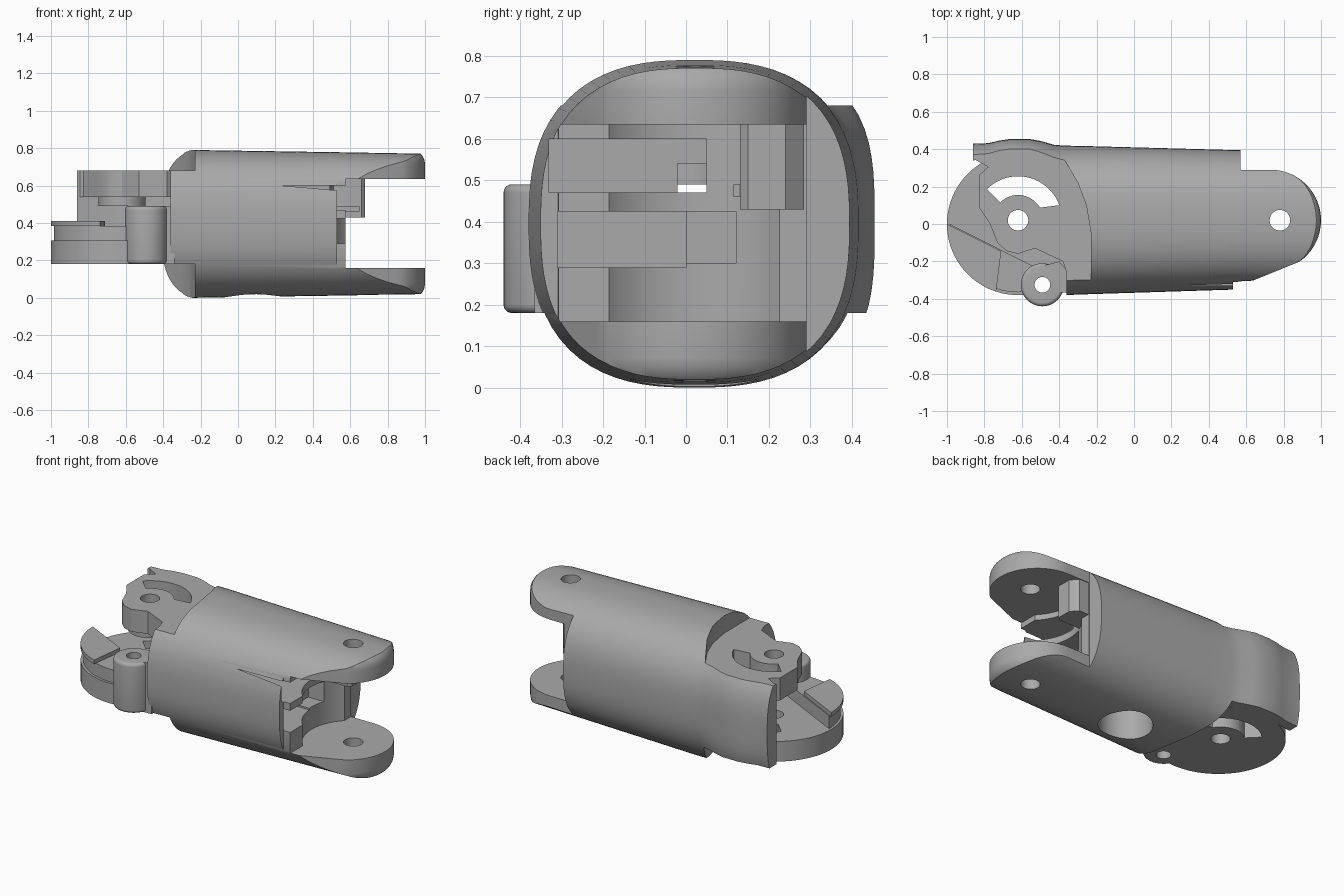
import bpy, bmesh
from math import sin, cos, pi, radians

cube = bpy.data.objects.get("Cube")
if cube:
    bpy.data.objects.remove(cube, do_unlink=True)

grey = bpy.data.materials.new("light_grey")
grey.use_nodes = True
grey.diffuse_color = (0.4, 0.4, 0.4, 1)
grey.node_tree.nodes["Principled BSDF"].inputs["Base Color"].default_value = (0.4, 0.4, 0.4, 1)

HINGE = (-0.62, 0.02)
PIN = (0.78, 0.02)


def finish(name, bm):
    bmesh.ops.recalc_face_normals(bm, faces=bm.faces)
    mesh = bpy.data.meshes.new(name)
    bm.to_mesh(mesh)
    bm.free()
    mesh.materials.append(grey)
    ob = bpy.data.objects.new(name, mesh)
    bpy.context.collection.objects.link(ob)
    return ob


def arc(c, r, a0, a1, n=32):
    steps = [radians(a0 + (a1 - a0) * i / n) for i in range(n + 1)]
    return [(c[0] + r * cos(a), c[1] + r * sin(a)) for a in steps]


def circle(c, r, n=48):
    return arc(c, r, 0, 360, n)[:-1]


def prism(name, pts, z0, z1, round_edges=0):
    """Extrude a plan outline upward, optionally rounding both rims."""
    bm = bmesh.new()
    lower = [bm.verts.new((x, y, z0)) for x, y in pts]
    upper = [bm.verts.new((x, y, z1)) for x, y in pts]
    bm.faces.new(lower)
    bm.faces.new(upper)
    for i in range(len(pts)):
        j = (i + 1) % len(pts)
        bm.faces.new((lower[i], lower[j], upper[j], upper[i]))
    bmesh.ops.recalc_face_normals(bm, faces=bm.faces)
    if round_edges:
        rims = [e for e in bm.edges if abs(e.verts[0].co.z - e.verts[1].co.z) < 1e-6]
        bmesh.ops.bevel(bm, geom=rims, offset=round_edges, segments=5,
                        profile=0.5, affect='EDGES', clamp_overlap=False)
    return finish(name, bm)


def box(name, x0, x1, y0, y1, z0, z1):
    return prism(name, [(x0, y0), (x1, y0), (x1, y1), (x0, y1)], z0, z1)


def loft(name, sections, n=80):
    """Join superellipse rings: x, y min, y max, z min, z max, exponent."""
    bm = bmesh.new()
    rings = []
    for x, y0, y1, z0, z1, p in sections:
        ring = []
        for i in range(n):
            a = 2 * pi * i / n
            c, s = cos(a), sin(a)
            k = (abs(c) ** p + abs(s) ** p) ** (-1 / p)
            ring.append(bm.verts.new((x, (y0 + y1) / 2 + c * k * (y1 - y0) / 2,
                                      (z0 + z1) / 2 + s * k * (z1 - z0) / 2)))
        rings.append(ring)
    for a, b in zip(rings, rings[1:]):
        for i in range(n):
            j = (i + 1) % n
            bm.faces.new((a[i], a[j], b[j], b[i]))
    bm.faces.new(rings[0])
    bm.faces.new(rings[-1])
    return finish(name, bm)


def apply_cut(ob, cutters, mode='DIFFERENCE'):
    for c in cutters:
        m = ob.modifiers.new("cut", 'BOOLEAN')
        m.operation, m.solver, m.object = mode, 'EXACT', c
        bpy.context.view_layer.objects.active = ob
        bpy.ops.object.modifier_apply(modifier=m.name)


# Rounded sleeve with a swelling at the back of the hinge end
body = loft("body", [
    (-0.86, -0.38, 0.430, 0, 0.79, 3.0),
    (-0.78, -0.38, 0.432, 0, 0.79, 3.1),
    (-0.72, -0.38, 0.446, 0, 0.79, 3.2),
    (-0.66, -0.38, 0.455, 0, 0.79, 3.2),
    (-0.56, -0.38, 0.455, 0, 0.79, 3.2),
    (-0.50, -0.38, 0.444, 0, 0.79, 3.0),
    (-0.43, -0.38, 0.424, 0, 0.79, 2.8),
    (-0.37, -0.38, 0.419, 0, 0.79, 2.6),
    (-0.23, -0.375, 0.416, 0, 0.79, 2.6),
    (0.55, -0.35, 0.395, 0.012, 0.778, 2.6),
    (1.01, -0.34, 0.385, 0.02, 0.77, 2.6)])

# Plan outline that shapes the fork ears
plan = prism("plan_helper", [(-1.2, -0.7), (0.53, -0.7), (0.53, -0.31), (0.63, -0.305)]
             + arc((0.73, 0.02), 0.27, -55, 90, 24)
             + [(0.57, 0.29), (0.57, 0.7), (-1.2, 0.7)], -0.001, 0.791, 0.075)
apply_cut(body, [plan], 'INTERSECT')

# Hinge end: steps above and below the plates, and the open joint space
step = [(-1.3, -0.6), (-0.23, -0.6), (-0.23, -0.05), (-0.255, 0.1),
        (-0.3, 0.22), (-0.37, 0.34), (-0.5, 0.6), (-1.3, 0.6)]
joint = [(-1.3, -0.6), (-0.36, -0.6), (-0.36, 0.32), (-0.5, 0.35), (-0.62, 0.375),
         (-0.75, 0.355), (-0.86, 0.34), (-1.3, 0.34)]
helpers = [
    plan,
    prism("upper_step_cutter", step, 0.68, 1),
    prism("lower_step_cutter", step, -0.2, 0.18),
    prism("joint_cutter", joint, -0.1, 0.9),
    prism("joint_bowl_cutter", circle((-0.62, 0.0), 0.36), 0.305, 0.54),
    # Fork gap and its concave back wall
    box("fork_gap_cutter", 0.575, 1.3, -0.6, 0.6, 0.16, 0.635),
    prism("fork_bowl_cutter", circle(PIN, 0.29, 64), 0.16, 0.635),
    # Pockets in the fork wall, cable tunnel and underside opening
    box("upper_pocket_cutter", 0.1, 0.8, -0.33, 0.05, 0.47, 0.6),
    box("lower_pocket_cutter", 0.2, 0.8, -0.31, 0.0, 0.29, 0.425),
    box("side_pocket_cutter", 0.4, 0.8, -0.05, 0.12, 0.3, 0.425),
    box("tunnel_cutter", -0.5, 0.8, -0.02, 0.05, 0.47, 0.54),
    prism("underside_cutter", circle((0.08, 0.02), 0.155), -0.2, 0.25),
    prism("pin_hole_cutter", circle(PIN, 0.055, 32), -0.3, 1.1)]
apply_cut(body, helpers[1:])

# Hinge hole and curved slot shared by both plates
hole = prism("hinge_hole_cutter", circle(HINGE, 0.055, 32), -0.1, 0.9)
slot = prism("curved_slot_cutter", arc(HINGE, 0.235, 20, 135, 24)
             + arc(HINGE, 0.135, 135, 30, 24), -0.1, 0.9)
knob_hole = prism("knob_hole_cutter", circle((-0.49, -0.325), 0.042, 32), -0.1, 0.9)
helpers += [hole, slot, knob_hole]

# Upper plate and the boss beneath it
upper_plate = prism("upper_plate", [
    (-0.3, 0.33), (-0.38, 0.335), (-0.5, 0.36), (-0.62, 0.385), (-0.75, 0.365), (-0.86, 0.35),
    (-0.78, 0.305), (-0.83, 0.26), (-0.83, 0.09), (-0.77, 0.0), (-0.73, -0.1),
    (-0.68, -0.145), (-0.62, -0.16), (-0.53, -0.13), (-0.38, -0.2),
    (-0.35, -0.29), (-0.3, -0.29)], 0.54, 0.68)
boss = prism("upper_plate_boss", circle(HINGE, 0.125), 0.49, 0.545)

# Lower round plate with a raised, grooved wedge at the front
DISC = (-0.62, 0.0)
lower_plate = prism("lower_plate", circle(DISC, 0.38, 80), 0.18, 0.305)
wedge = prism("wedge", arc(DISC, 0.365, 180, 300) + [(-0.42, -0.23), (-0.53, -0.23)], 0.3, 0.385)
wedge_cap = prism("wedge_cap", arc(DISC, 0.38, 180, 252) + [(-0.71, -0.145)], 0.384, 0.41)

# Screw knob and its web to the body
knob = prism("knob", circle((-0.49, -0.325), 0.115), 0.18, 0.49, 0.02)
web = prism("knob_web", [(-0.55, -0.24), (-0.4, -0.2), (-0.34, -0.27), (-0.34, -0.365),
                         (-0.55, -0.365)], 0.18, 0.49)

# Stop block and small rib inside the fork
stop = prism("stop_block", [(0.45, 0.13), (0.66, 0.13), (0.68, 0.15), (0.68, 0.24),
                            (0.64, 0.285), (0.45, 0.285)], 0.43, 0.64)
rib = box("stop_rib", 0.5, 0.65, 0.115, 0.17, 0.46, 0.49)

apply_cut(boss, [hole, slot])
apply_cut(upper_plate, [hole, slot])
apply_cut(lower_plate, [hole, slot, knob_hole])
for part in (wedge, knob, web):
    apply_cut(part, [knob_hole])

for h in helpers:
    bpy.data.objects.remove(h, do_unlink=True)

# Smooth curved walls while keeping machined edges sharp
for ob in (body, upper_plate, boss, lower_plate, wedge, wedge_cap, knob, web, stop, rib):
    bpy.ops.object.select_all(action='DESELECT')
    ob.select_set(True)
    bpy.context.view_layer.objects.active = ob
    bpy.ops.object.shade_smooth_by_angle(angle=radians(30))
